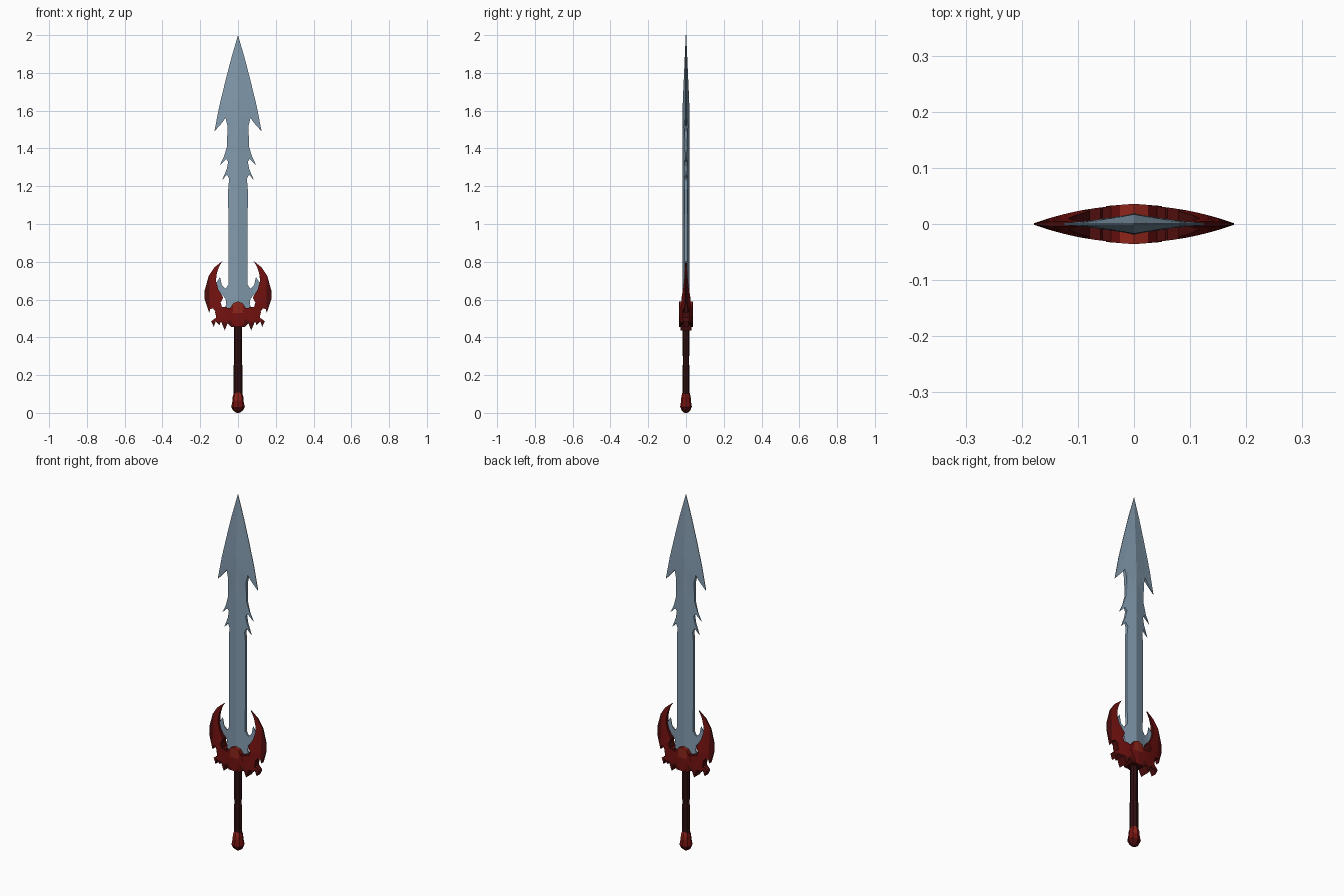
import bpy, bmesh, math
from mathutils import Vector

if "Cube" in bpy.data.objects:
    bpy.data.objects.remove(bpy.data.objects["Cube"])


def material(name, rgb):
    m = bpy.data.materials.new(name)
    m.diffuse_color = (*rgb, 1)
    m.use_nodes = True
    m.node_tree.nodes["Principled BSDF"].inputs["Base Color"].default_value = m.diffuse_color
    return m


STEEL = material("blue grey steel", (0.225, 0.325, 0.42))
RED = material("deep red", (0.17, 0.006, 0.005))
BRIGHT = material("bright red", (0.27, 0.018, 0.010))
MAROON = material("dark maroon", (0.075, 0.004, 0.004))
DARK = material("dark leather", (0.030, 0.005, 0.006))


def make_object(name, bm, mats, pick):
    bm.normal_update()
    if pick:
        for f in bm.faces:
            f.material_index = pick(f.calc_center_median(), f.normal)
    me = bpy.data.meshes.new(name)
    bm.to_mesh(me)
    bm.free()
    for m in mats:
        me.materials.append(m)
    ob = bpy.data.objects.new(name, me)
    bpy.context.collection.objects.link(ob)
    return ob


def plate(name, outline, half_y, mats, xs=(), zs=(), pick=None):
    """Half outline (x, z) turned into a mirrored plate of half thickness half_y(x, z)."""
    bm = bmesh.new()
    bm.faces.new([bm.verts.new((x, 0, z)) for x, z in outline])
    bm.normal_update()
    bmesh.ops.triangulate(bm, faces=bm.faces[:])
    for axis, cuts in ((Vector((1, 0, 0)), xs), (Vector((0, 0, 1)), zs)):
        for c in cuts:
            bmesh.ops.bisect_plane(bm, geom=bm.verts[:] + bm.edges[:] + bm.faces[:],
                                   plane_co=axis * c, plane_no=axis)
    bm.normal_update()
    bmesh.ops.triangulate(bm, faces=bm.faces[:])
    back = bmesh.ops.extrude_face_region(bm, geom=bm.faces[:])["geom"]
    back = {v for v in back if isinstance(v, bmesh.types.BMVert)}
    for v in bm.verts:
        v.co.y = half_y(v.co.x, v.co.z) * (1 if v in back else -1)
    # drop the wall on the mirror plane
    bmesh.ops.recalc_face_normals(bm, faces=bm.faces[:])
    wall = [f for f in bm.faces if all(abs(v.co.x) < 1e-5 for v in f.verts)]
    bmesh.ops.delete(bm, geom=wall, context='FACES')
    ob = make_object(name, bm, mats, pick)
    ob.modifiers.new("mirror", 'MIRROR').use_clip = True
    return ob


def turned(name, rings, sides, mats, pick=None):
    """Stack of rings (z, radius x, radius y) closed at both ends."""
    bm = bmesh.new()
    loops = []
    for z, rx, ry in rings:
        loops.append([bm.verts.new((rx * math.cos(a), ry * math.sin(a), z)) for a in
                      (2 * math.pi * i / sides for i in range(sides))])
    for a, b in zip(loops, loops[1:]):
        for i in range(sides):
            j = (i + 1) % sides
            bm.faces.new((a[i], a[j], b[j], b[i]))
    bm.faces.new(loops[0][::-1])
    bm.faces.new(loops[-1])
    return make_object(name, bm, mats, pick)


# Blade: barbed head and two small barbs, ridge down the middle
def blade_y(x, z):
    if z > 1.48:
        w = max(0.128 * min(1, (2.0 - z) / 0.5) ** 0.8, 0.001)
        t = 0.018 * min(1, (2.03 - z) / 0.4)
    else:
        w, t = 0.085, 0.019
    return max(t * (1 - x / w), 0.0015)


blade = [(0, 2.0), (0.035, 1.88), (0.066, 1.76), (0.10, 1.62), (0.125, 1.49),
         (0.085, 1.535), (0.066, 1.562), (0.056, 1.52), (0.058, 1.41), (0.075, 1.355),
         (0.097, 1.31), (0.062, 1.345), (0.052, 1.33), (0.06, 1.29), (0.085, 1.23),
         (0.058, 1.262), (0.047, 1.24), (0.052, 1.18), (0.05, 0.68), (0.066, 0.657),
         (0.085, 0.675), (0.095, 0.72), (0.12, 0.68), (0.115, 0.64), (0.085, 0.625),
         (0.066, 0.605), (0.062, 0.575), (0.075, 0.55), (0.06, 0.52), (0, 0.50)]
plate("blade", blade, blade_y, [STEEL], xs=(0.025, 0.05),
      zs=(0.7, 1.2, 1.45, 1.56, 1.65, 1.76, 1.88))


# Guard: thick in the middle, thin at the wing edges
def guard_y(x, z):
    return max(0.033 * (1 - (x / 0.182) ** 2), 0.001) * min(1, max(0.12, (0.83 - z) / 0.25))


wing = [(0.082, 0.805), (0.125, 0.77), (0.155, 0.725), (0.176, 0.65), (0.178, 0.605),
        (0.168, 0.575), (0.152, 0.53), (0.147, 0.55), (0.132, 0.553), (0.118, 0.535),
        (0.09, 0.52), (0.04, 0.53), (0.06, 0.56), (0.085, 0.56), (0.092, 0.585),
        (0.078, 0.61), (0.105, 0.655), (0.117, 0.70), (0.112, 0.74), (0.10, 0.775)]
plate("guard_wings", wing, guard_y, [RED, MAROON], xs=(0.1, 0.125, 0.15), zs=(0.58, 0.65, 0.72),
      pick=lambda c, n: 1 if c.x > 0.15 or abs(n.y) < 0.5 else 0)

claws = [(0, 0.56), (0.045, 0.555), (0.09, 0.55), (0.122, 0.535), (0.115, 0.505),
         (0.142, 0.485), (0.128, 0.455), (0.118, 0.485), (0.098, 0.465), (0.09, 0.485),
         (0.07, 0.437), (0.055, 0.475), (0.035, 0.455), (0, 0.455)]
plate("guard_claws", claws, guard_y, [RED, MAROON], xs=(0.03, 0.06, 0.09), zs=(0.5,),
      pick=lambda c, n: 1 if c.z < 0.485 or abs(n.y) < 0.5 else 0)

# Raised boss in the centre of the guard
boss = [(0, 0.59), (0.025, 0.58), (0.045, 0.55), (0.05, 0.525), (0.03, 0.50), (0.018, 0.46),
        (0, 0.455)]
plate("guard_boss", boss, lambda x, z: 0.036 - 0.08 * x, [RED, BRIGHT], xs=(0.018,), zs=(0.53,),
      pick=lambda c, n: 1 if c.x < 0.03 and c.z > 0.53 else 0)

# Grip and flared pommel
turned("grip", [(0.10, 0.024, 0.019), (0.25, 0.024, 0.019), (0.255, 0.021, 0.017),
                (0.48, 0.021, 0.018)], 8, [DARK])
turned("pommel", [(0.0, 0.008, 0.008), (0.012, 0.026, 0.022), (0.032, 0.036, 0.031),
                  (0.065, 0.029, 0.026), (0.085, 0.028, 0.025), (0.135, 0.014, 0.012)], 8,
       [RED, MAROON, BRIGHT],
       pick=lambda c, n: 1 if c.z < 0.03 else (2 if 0.06 < c.z and abs(n.y) > 0.8 else 0))
